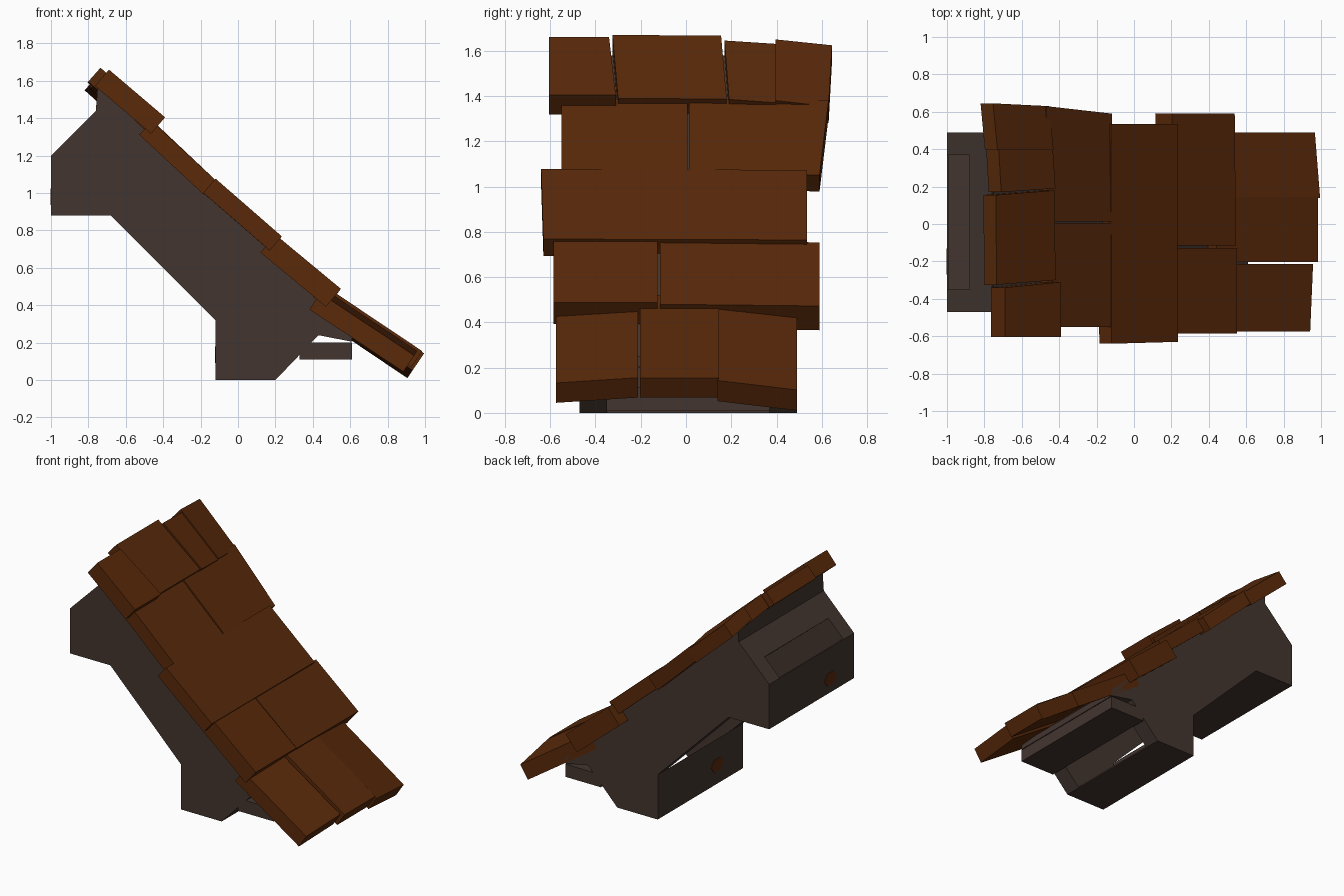
import bpy, bmesh, math
from mathutils import Vector

if "Cube" in bpy.data.objects:
    bpy.data.objects.remove(bpy.data.objects["Cube"])


def material(name, rgb):
    m = bpy.data.materials.new(name)
    m.diffuse_color = (*rgb, 1)
    m.use_nodes = True
    m.node_tree.nodes["Principled BSDF"].inputs["Base Color"].default_value = m.diffuse_color
    return m


WOOD = material("brown wood", (0.102, 0.0225, 0.003))
STONE = material("dark grey", (0.056, 0.036, 0.029))


def make(name, verts, faces, mat):
    me = bpy.data.meshes.new(name)
    me.from_pydata(verts, [], faces)
    me.materials.append(mat)
    bm = bmesh.new()
    bm.from_mesh(me)
    bmesh.ops.recalc_face_normals(bm, faces=bm.faces)
    bm.to_mesh(me)
    bm.free()
    ob = bpy.data.objects.new(name, me)
    bpy.context.collection.objects.link(ob)
    return ob


def prism(name, profile, y0, y1, mat=STONE):
    """Extrude an xz profile along y."""
    n = len(profile)
    verts = [(x, y, z) for y in (y0, y1) for x, z in profile]
    faces = [tuple(range(n))[::-1], tuple(range(n, 2 * n))]
    faces += [(i, (i + 1) % n, n + (i + 1) % n, n + i) for i in range(n)]
    return make(name, verts, faces, mat)


def plank(name, x0, z0, x1, z1, ya, yb, taper, tilt, thick, skew=0):
    """Sloping board: top edge line, y range, narrowing and drop of the far side."""
    d = Vector((x1 - x0, 0, z1 - z0)).normalized()
    n = Vector((-d.z, 0, d.x))
    drop = -n * tilt
    top = [Vector((x0, ya, z0)), Vector((x1, ya + skew, z1)),
           Vector((x1, yb - taper, z1)) + drop, Vector((x0, yb, z0)) + drop]
    verts = [tuple(p) for p in top] + [tuple(p - n * thick) for p in top]
    faces = [(0, 1, 2, 3), (7, 6, 5, 4)]
    faces += [(i, i + 4, (i + 1) % 4 + 4, (i + 1) % 4) for i in range(4)]
    make(name, verts, faces, WOOD)


# Solid sloping bed under the boards
prism("roof_bed", [(-0.88, 1.32), (-0.76, 1.44), (-0.75, 1.58), (-0.15, 1.005), (0.17, 0.715),
                   (0.4, 0.45), (0.61, 0.25), (0.61, 0.205), (0.43, 0.24)], -0.47, 0.49)

# Side walls below the bed
side = [(-1, 0.88), (-1, 1.2), (-0.88, 1.32), (0.43, 0.24), (0.2, 0), (-0.12, 0),
        (-0.12, 0.32), (-0.68, 0.88)]
for label, y0, y1 in (("front_wall", -0.47, -0.35), ("rear_wall", 0.37, 0.49)):
    prism(label, side, y0, y1)

# Thin cross plates closing the upper block and the foot
plates = {
    "upper_back_plate": [(-1, 0.88), (-1, 1.2), (-0.99, 1.2), (-0.99, 0.88)],
    "upper_base_plate": [(-0.99, 0.88), (-0.99, 0.89), (-0.69, 0.89), (-0.68, 0.88)],
    "foot_back_plate": [(-0.12, 0), (-0.12, 0.32), (-0.11, 0.31), (-0.11, 0)],
    "foot_base_plate": [(-0.11, 0), (-0.11, 0.01), (0.2, 0.01), (0.2, 0)],
}
for label, profile in plates.items():
    prism(label, profile, -0.35, 0.37)

# Lower cross beam
prism("lower_beam", [(0.33, 0.11), (0.33, 0.2), (0.61, 0.2), (0.61, 0.11)], -0.47, 0.49)

# Roof boards, from the ridge down to the eave
plank("ridge_board_a", -0.69, 1.66, -0.39, 1.405, -0.605, -0.34, -0.03, 0, 0.115)
plank("ridge_board_b", -0.735, 1.67, -0.42, 1.39, -0.325, 0.155, -0.025, 0.005, 0.1, 0.025)
plank("ridge_board_c", -0.71, 1.645, -0.42, 1.385, 0.17, 0.4, 0, 0.02, 0.1, 0.02)
plank("ridge_board_d", -0.73, 1.65, -0.43, 1.38, 0.395, 0.645, 0.015, 0.035, 0.1)
plank("second_board_a", -0.46, 1.385, -0.11, 1.06, -0.55, 0.006, 0, 0, 0.1)
plank("second_board_b", -0.46, 1.39, -0.11, 1.06, 0.014, 0.63, 0.04, 0.012, 0.1)
plank("third_board", -0.12, 1.077, 0.235, 0.768, -0.64, 0.535, 0, 0.005, 0.1, 0.01)
plank("fourth_board_a", 0.2, 0.778, 0.55, 0.488, -0.585, -0.127, 0, 0, 0.125)
plank("fourth_board_b", 0.21, 0.761, 0.545, 0.48, -0.115, 0.59, 0, 0.01, 0.14)
plank("eave_board_a", 0.44, 0.465, 0.942, 0.132, -0.575, -0.213, 0, -0.028, 0.105)
plank("eave_board_b", 0.44, 0.52, 0.985, 0.155, -0.203, 0.145, 0, 0, 0.105)
plank("eave_board_c", 0.45, 0.51, 0.995, 0.143, 0.14, 0.49, 0, 0.05, 0.11)

# Wooden pegs showing on the back plates
for label, x, y, z in (("upper_peg", -1, -0.2, 0.98), ("foot_peg", -0.12, -0.18, 0.135)):
    ring = [(x + dx, y + 0.07 * math.cos(i * math.pi / 3), z + 0.05 * math.sin(i * math.pi / 3))
            for dx in (-0.003, 0.004) for i in range(6)]
    faces = [(5, 4, 3, 2, 1, 0), (6, 7, 8, 9, 10, 11)]
    faces += [(i, (i + 1) % 6, (i + 1) % 6 + 6, i + 6) for i in range(6)]
    make(label, ring, faces, WOOD)
